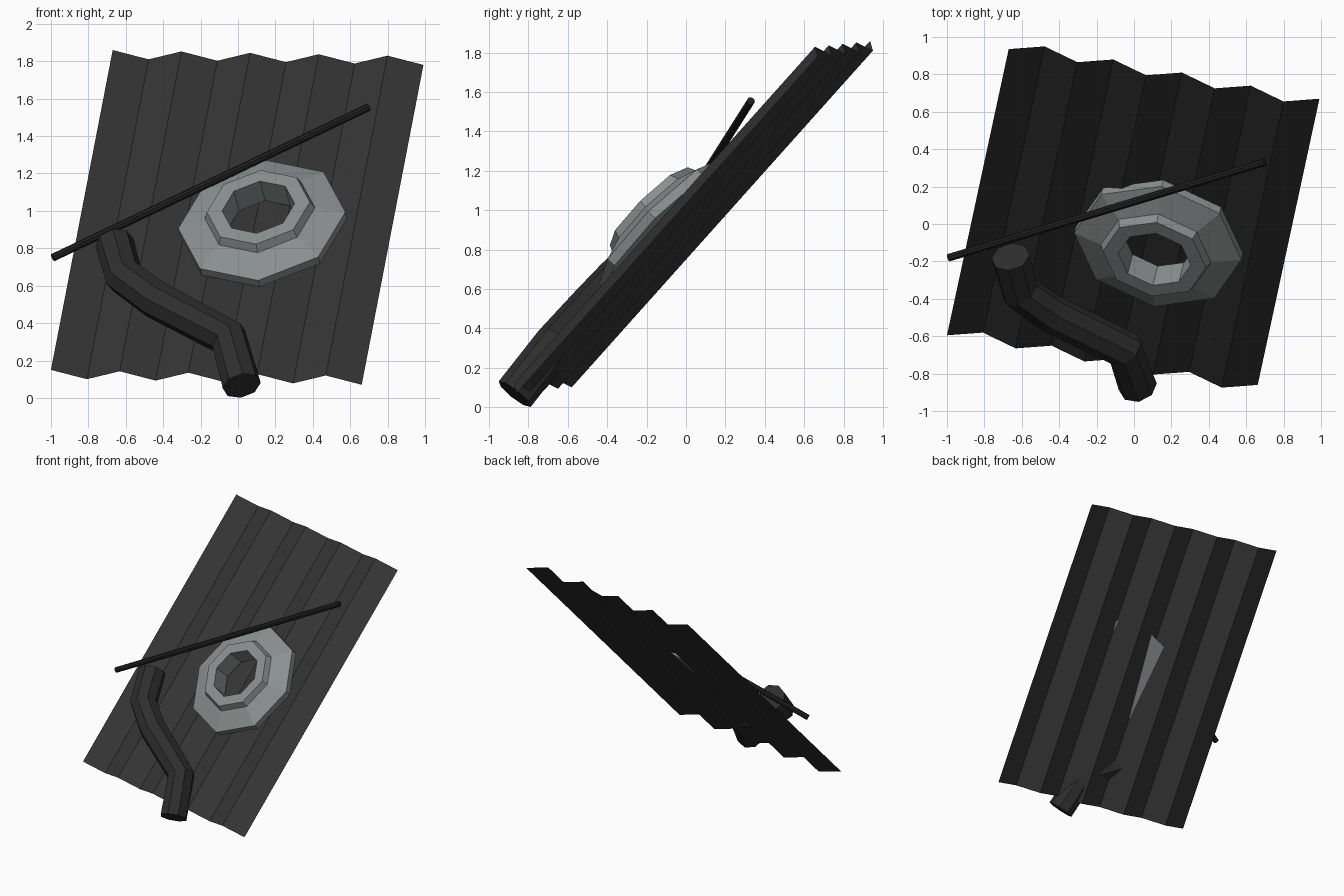
import bpy, bmesh, math
from mathutils import Vector, Matrix

if "Cube" in bpy.data.objects:
    bpy.data.objects.remove(bpy.data.objects["Cube"])

V = Vector


def material(name, r, g, b):
    m = bpy.data.materials.new(name)
    m.diffuse_color = (r, g, b, 1)
    m.use_nodes = True
    m.node_tree.nodes["Principled BSDF"].inputs["Base Color"].default_value = m.diffuse_color
    return m


def finish(name, bm, mat, recalc=True):
    if recalc:
        bmesh.ops.recalc_face_normals(bm, faces=bm.faces)
    me = bpy.data.meshes.new(name)
    bm.to_mesh(me)
    bm.free()
    me.materials.append(mat)
    ob = bpy.data.objects.new(name, me)
    bpy.context.collection.objects.link(ob)
    return ob


def bridge(bm, a, b):
    n = len(a)
    for i in range(n):
        bm.faces.new((a[i], a[(i + 1) % n], b[(i + 1) % n], b[i]))


def sweep(name, path, radius, sides, mat):
    """Round bar with mitred corners and capped ends."""
    path = [V(p) for p in path]
    dirs = [(b - a).normalized() for a, b in zip(path, path[1:])]
    bm = bmesh.new()
    side = dirs[0].cross(V((0.3, -0.7, 0.7))).normalized()
    rings = []
    for i, p in enumerate(path):
        d0, d1 = dirs[max(i - 1, 0)], dirs[min(i, len(dirs) - 1)]
        t = (d0 + d1).normalized()
        side = (side - t * side.dot(t)).normalized()
        up = t.cross(side)
        ring = []
        for k in range(sides):
            a = 2 * math.pi * (k + 0.5) / sides
            ring.append(bm.verts.new(p + radius * (math.cos(a) * side + math.sin(a) * up)))
        rings.append(ring)
    for a, b in zip(rings, rings[1:]):
        bridge(bm, a, b)
    bm.faces.new(rings[0])
    bm.faces.new(rings[-1])
    return finish(name, bm, mat)


sheet_mat = material("charcoal sheet", 0.034, 0.034, 0.034)
tube_mat = material("dark rubber", 0.027, 0.027, 0.027)
rod_mat = material("black rod", 0.014, 0.014, 0.014)
ring_mat = material("grey metal", 0.255, 0.275, 0.275)

# corrugated sheet: ten fold lines, alternating crest and trough
u = V((0.982, -0.187, -0.02)).normalized()
length = V((0.33, 1.53, 1.71))
n = u.cross(length).normalized()
corner = V((-1.0, -0.595, 0.15))
bm = bmesh.new()
folds = []
for i in range(10):
    p = corner + u * (0.187 * i) - n * (0.068 * (i % 2))
    folds.append((bm.verts.new(p), bm.verts.new(p + length)))
for (a, b), (c, d) in zip(folds, folds[1:]):
    bm.faces.new((a, c, d, b))
finish("corrugated_sheet", bm, sheet_mat, recalc=False)

# octagonal flanged ring, turned from a (radius, height) profile
axis = V((-0.18, -0.692, 0.702)).normalized()
e1 = V((0.435, -0.06, 0.033))
e1 = (e1 - axis * e1.dot(axis)).normalized()
e2 = axis.cross(e1)
centre = V((0.127, -0.12, 0.95))
profile = [(0.197, -0.05), (0.455, -0.05), (0.455, 0.0),
           (0.30, 0.055), (0.28, 0.10), (0.197, 0.10)]
bm = bmesh.new()
rings = []
for r, h in profile:
    rings.append([bm.verts.new(centre + axis * h + r * (math.cos(k * math.pi / 4) * e1
                               + math.sin(k * math.pi / 4) * e2)) for k in range(8)])
for i in range(len(rings)):
    bridge(bm, rings[i], rings[(i + 1) % len(rings)])
finish("flanged_ring", bm, ring_mat)

# bent octagonal pipe
sweep("bent_pipe", [(-0.66, -0.175, 0.83), (-0.61, -0.36, 0.65), (-0.44, -0.48, 0.525),
                    (-0.05, -0.67, 0.32), (0.02, -0.87, 0.066)], 0.104, 8, tube_mat)

# thin straight rod
sweep("thin_rod", [(-0.99, -0.18, 0.75), (0.70, 0.33, 1.555)], 0.021, 8, rod_mat)
